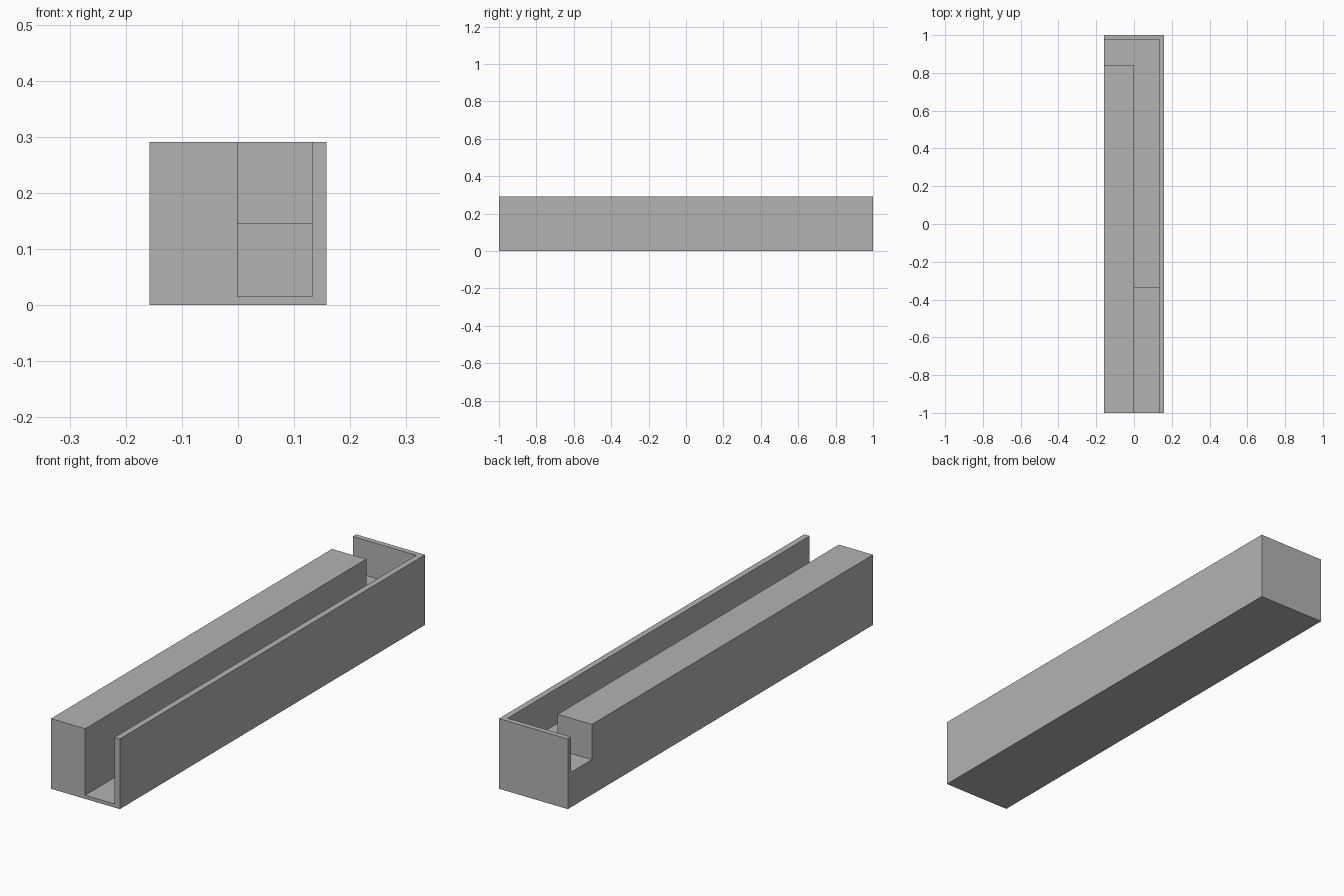
import bpy

if "Cube" in bpy.data.objects:
    bpy.data.objects.remove(bpy.data.objects["Cube"])

# Main dimensions
HALF_W, HALF_L, HEIGHT = 0.158, 1.0, 0.291
SLOT_L, SLOT_R = -0.001, 0.133        # slot sides in x
BACK, NOTCH = 0.978, 0.842            # rear wall inner face, side notch front
STEP_Y = -0.34                        # where the slot floor rises
LOW, HIGH = 0.015, 0.145              # floor heights
OVER = 0.1                            # cutter overshoot

grey = bpy.data.materials.new("grey")
grey.diffuse_color = (0.45, 0.45, 0.45, 1)
grey.use_nodes = True
grey.node_tree.nodes["Principled BSDF"].inputs["Base Color"].default_value = grey.diffuse_color


def box(name, x, y, z):
    """Box spanning the given (min, max) ranges."""
    bpy.ops.mesh.primitive_cube_add(size=1)
    ob = bpy.context.object
    ob.name = name
    ob.location = [(a + b) / 2 for a, b in (x, y, z)]
    ob.scale = [b - a for a, b in (x, y, z)]
    bpy.ops.object.transform_apply(location=True, rotation=False, scale=True)
    return ob


def cut(body, name, x, y, z):
    """Subtract a box from the body."""
    cutter = box(name, x, y, z)
    mod = body.modifiers.new(name, 'BOOLEAN')
    mod.operation, mod.solver, mod.object = 'DIFFERENCE', 'EXACT', cutter
    bpy.context.view_layer.objects.active = body
    bpy.ops.object.modifier_apply(modifier=mod.name)
    bpy.data.objects.remove(cutter)


# Solid block
body = box("channel_body", (-HALF_W, HALF_W), (-HALF_L, HALF_L), (0, HEIGHT))
body.data.materials.append(grey)

top = HEIGHT + OVER
# Shallow slot along the length, open at the front
cut(body, "long_slot", (SLOT_L, SLOT_R), (-HALF_L - OVER, BACK), (HIGH, top))
# Side notch at the rear, meeting the slot
cut(body, "side_notch", (-HALF_W - OVER, SLOT_R), (NOTCH, BACK), (HIGH, top))
# Deeper front part of the slot, ending in a step
cut(body, "deep_slot", (SLOT_L, SLOT_R), (-HALF_L - OVER, STEP_Y), (LOW, top))
